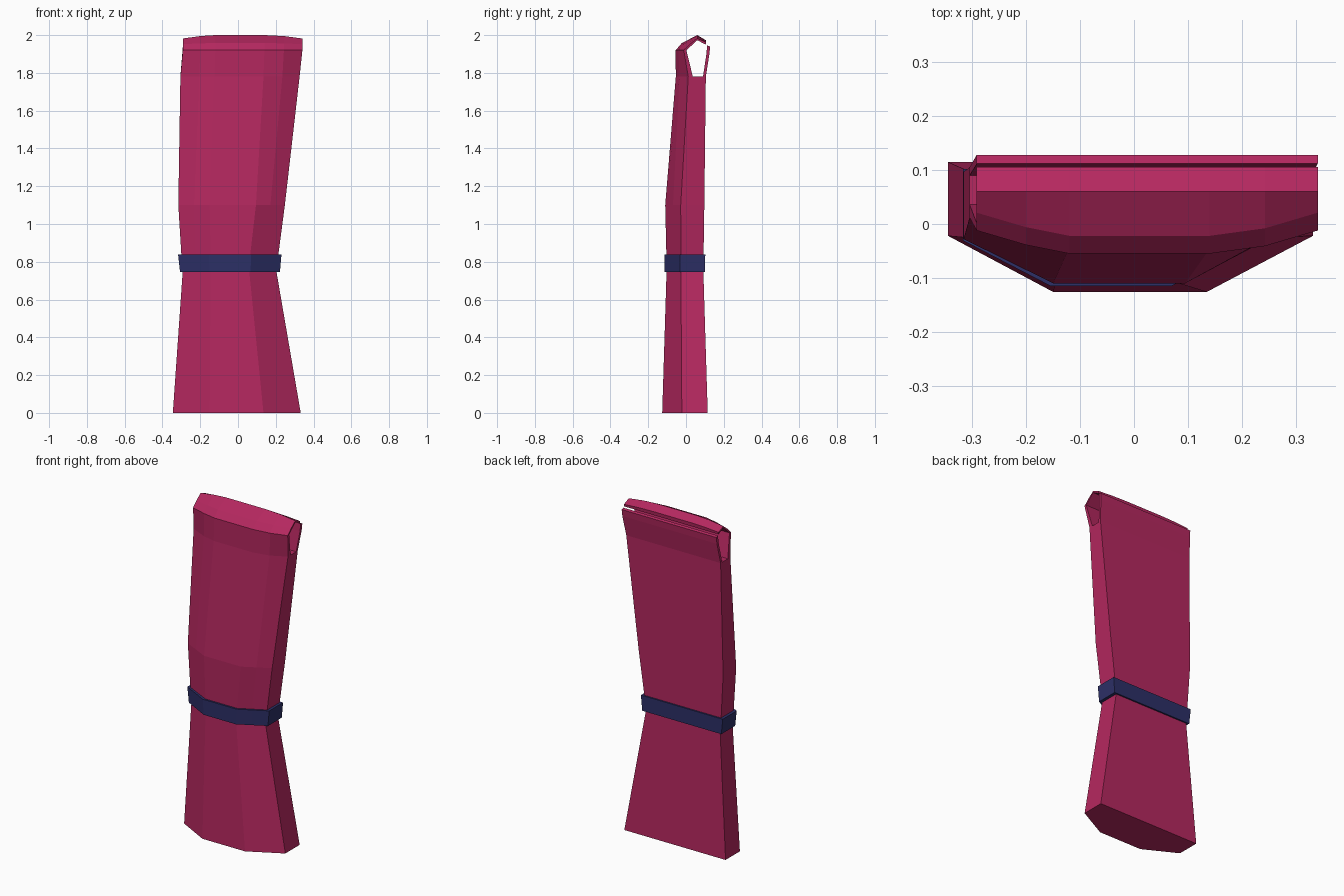
import bpy, bmesh

if "Cube" in bpy.data.objects:
    bpy.data.objects.remove(bpy.data.objects["Cube"])


def material(name, rgb):
    m = bpy.data.materials.new(name)
    m.diffuse_color = (*rgb, 1)
    m.use_nodes = True
    m.node_tree.nodes["Principled BSDF"].inputs["Base Color"].default_value = m.diffuse_color
    return m


RASPBERRY = material("raspberry cloth", (0.46, 0.021, 0.115))
NAVY = material("navy tie", (0.026, 0.029, 0.135))


def loft(name, rings, mat):
    """Skin a list of equal-length point rings and cap both ends."""
    bm = bmesh.new()
    rows = [[bm.verts.new(p) for p in ring] for ring in rings]
    n = len(rows[0])
    for a, b in zip(rows, rows[1:]):
        for i in range(n):
            j = (i + 1) % n
            bm.faces.new((a[i], a[j], b[j], b[i]))
    bm.faces.new(rows[0])
    bm.faces.new(rows[-1])
    bmesh.ops.recalc_face_normals(bm, faces=bm.faces)
    me = bpy.data.meshes.new(name)
    bm.to_mesh(me)
    bm.free()
    me.materials.append(mat)
    ob = bpy.data.objects.new(name, me)
    bpy.context.collection.objects.link(ob)
    return ob


def section(z, xl, xr, fl, fr, front, side, back, ml=None, mr=None, mid=None):
    """Flat-backed cross-section with chamfered front corners."""
    ml = (xl + fl) / 2 if ml is None else ml
    mr = (xr + fr) / 2 if mr is None else mr
    mid = (side + front) / 2 if mid is None else mid
    return [(xl, back, z), (xl, side, z), (ml, mid, z), (fl, front, z),
            (fr, front, z), (mr, mid, z), (xr, side, z), (xr, back, z)]


# Gathered curtain body
loft("curtain_body", [
    section(0.00, -0.345, 0.332, -0.15, 0.135, -0.126, -0.022, 0.115),
    section(0.745, -0.293, 0.204, -0.145, 0.06, -0.103, -0.027, 0.092),
    section(0.84, -0.300, 0.214, -0.145, 0.065, -0.104, -0.027, 0.093),
    section(1.10, -0.316, 0.248, -0.15, 0.095, -0.110, -0.028, 0.097),
    section(1.78, -0.305, 0.326, -0.125, 0.135, -0.054, 0.012, 0.105,
            -0.205, 0.235, -0.034),
], RASPBERRY)

# Tie band around the waist
loft("tie_band", [
    section(0.745, -0.307, 0.222, -0.15, 0.066, -0.114, -0.031, 0.101),
    section(0.838, -0.317, 0.230, -0.155, 0.070, -0.115, -0.031, 0.102),
], NAVY)

# Rod pocket: front sheet curling over the top, open at both ends
# columns: x at the base, x at the top, front y at base, front y above, drop
columns = [(-0.305, -0.292, 0.012, -0.012, 0.018),
           (-0.205, -0.20, -0.034, -0.039, 0.005),
           (-0.125, -0.12, -0.054, -0.055, 0.0),
           (0.135, 0.14, -0.054, -0.055, 0.0),
           (0.235, 0.243, -0.034, -0.041, 0.005),
           (0.326, 0.341, 0.012, -0.012, 0.018)]
sheet = []
for xb, xt, base, f, d in columns:
    sheet.append([(xb, base, 1.78), (xt, f, 1.92), (xt, f + 0.033, 1.958 - d / 3),
                  (xt, 0.06, 2.0 - d), (xt, 0.106, 1.972 - d / 2),
                  (xt, 0.104, 1.95), (xt, 0.06, 1.973),
                  (xt, 0.002, 1.92), (xb, 0.036, 1.78)])
loft("pocket_front_sheet", sheet, RASPBERRY)

# Rear flap of the pocket, leaving a narrow slit under the top sheet
flap = [(0.09, 1.78), (0.105, 1.78), (0.124, 1.90), (0.128, 1.94),
        (0.112, 1.945), (0.108, 1.90)]
loft("pocket_back_flap", [
    [(xb + (xt - xb) * min(1, (z - 1.78) / 0.14), y, z) for y, z in flap]
    for xb, xt in ((-0.305, -0.292), (0.326, 0.341))
], RASPBERRY)
